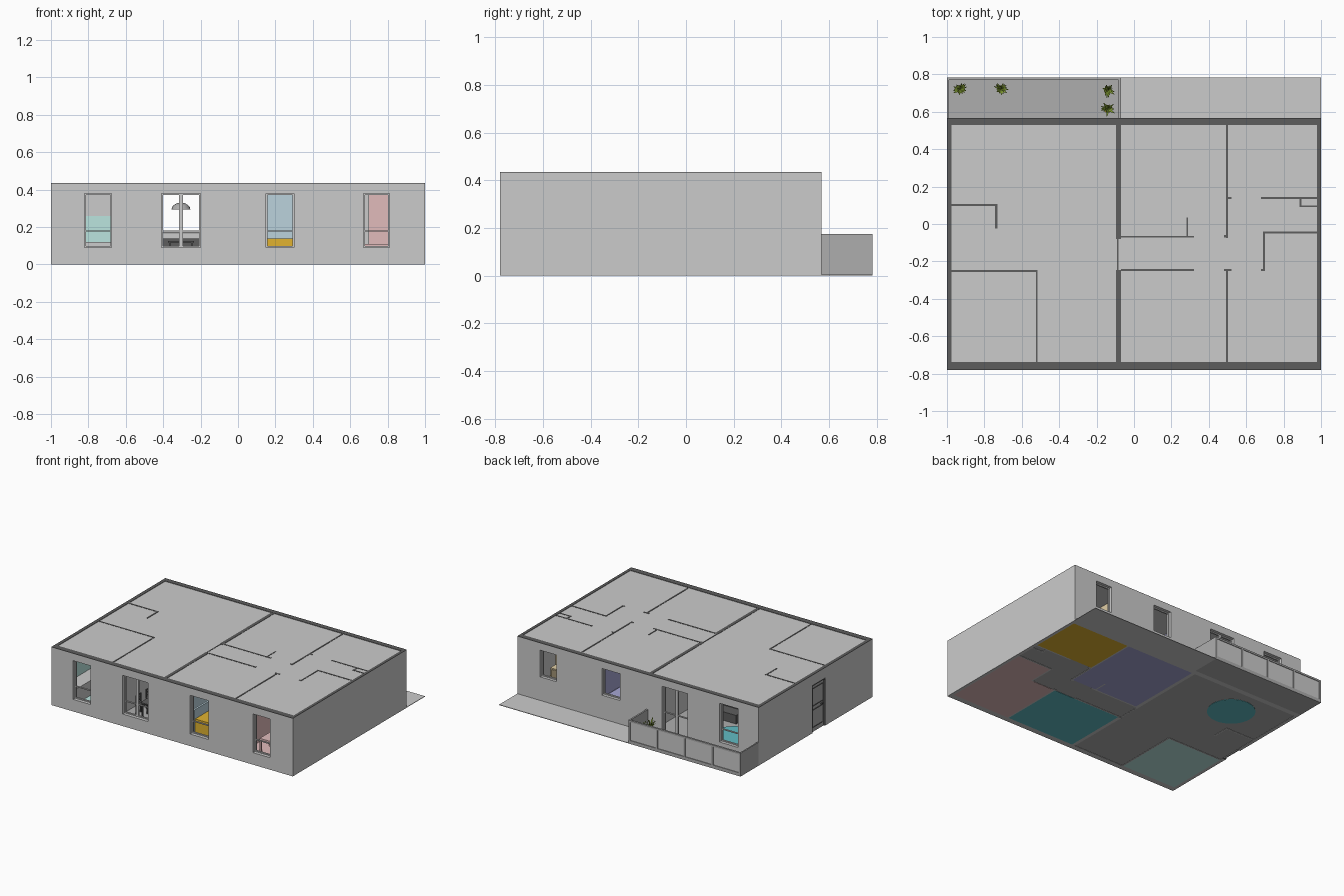
import bpy, bmesh, math, random
from mathutils import Matrix, Vector

if "Cube" in bpy.data.objects:
    bpy.data.objects.remove(bpy.data.objects["Cube"])

random.seed(4)
H, CEIL = 0.435, 0.431
FRONT, BACK, EDGE = -0.78, 0.568, 0.783


def mat(name, r, g, b):
    m = bpy.data.materials.new(name)
    m.diffuse_color = (r, g, b, 1)
    m.use_nodes = True
    m.node_tree.nodes["Principled BSDF"].inputs["Base Color"].default_value = m.diffuse_color
    return m


DARK = mat("dark_grey", .11, .11, .11)
MID = mat("mid_grey", .42, .42, .42)
FLOOR = mat("floor_grey", .42, .42, .42)
TEAL = mat("teal", .12, .5, .55)
MINT = mat("mint", .5, .78, .74)
SKY = mat("pale_blue", .5, .65, .72)
LILAC = mat("lilac", .38, .38, .65)
PINK = mat("pink", .75, .5, .5)
YELLOW = mat("ochre", .75, .45, .03)
BEIGE = mat("beige", .75, .62, .38)
GREEN = mat("leaf_green", .2, .3, .03)


def finish(name, bm, material=None):
    me = bpy.data.meshes.new(name)
    bm.to_mesh(me)
    bm.free()
    ob = bpy.data.objects.new(name, me)
    bpy.context.collection.objects.link(ob)
    if material:
        me.materials.append(material)
    return ob


def boxes(name, spans, material=None):
    """One object from boxes given as (x0, x1, y0, y1, z0, z1)."""
    bm = bmesh.new()
    for x0, x1, y0, y1, z0, z1 in spans:
        m = Matrix.Translation(((x0 + x1) / 2, (y0 + y1) / 2, (z0 + z1) / 2))
        m = m @ Matrix.Diagonal((x1 - x0, y1 - y0, z1 - z0, 1))
        bmesh.ops.create_cube(bm, size=1, matrix=m)
    return finish(name, bm, material)


def pierced_wall(name, a0, a1, b0, b1, holes, along_x=True):
    """Outer wall from a0 to a1 with holes (start, end, bottom, top)."""
    parts, a = [], a0
    for h0, h1, z0, z1 in holes:
        parts.append((a, h0, 0, H - .002))
        if z0 > 0:
            parts.append((h0, h1, 0, z0))
        parts.append((h0, h1, z1, H - .002))
        a = h1
    parts.append((a, a1, 0, H - .002))
    order = (lambda p: (p[0], p[1], b0, b1, p[2], p[3])) if along_x else \
            (lambda p: (b0, b1, p[0], p[1], p[2], p[3]))
    boxes(name, [order(p) for p in parts])
    boxes(name + "_cap", [order((a0, a1, H - .002, H))], DARK)


def window(name, x0, x1, z0, z1, y, mullion):
    """Frame, transom and optional centre post in an opening."""
    t, d = .008, .006
    bars = [(x0, x0 + t, y - d, y + d, z0, z1), (x1 - t, x1, y - d, y + d, z0, z1),
            (x0, x1, y - d, y + d, z0, z0 + t), (x0, x1, y - d, y + d, z1 - t, z1),
            (x0, x1, y - d, y + d, .176, .182)]
    if mullion:
        c = (x0 + x1) / 2
        bars.append((c - .01, c + .01, y - d, y + d, z0, z1))
    boxes(name, bars)


# outer walls and windows
front_holes = [(-.82, -.675, .09, .38), (-.41, -.20, .09, .38),
               (.15, .30, .09, .38), (.67, .81, .09, .38)]
back_holes = [(-.83, -.675, .09, .38), (-.41, -.20, .012, .38),
              (.15, .30, .18, .38), (.675, .81, .18, .38)]
pierced_wall("front_wall", -1, 1, FRONT, -.738, front_holes)
pierced_wall("back_wall", -1, 1, .53, BACK, back_holes)
pierced_wall("left_wall", -.738, .53, -1, -.975, [(-.225, -.06, 0, .36)], False)
pierced_wall("right_wall", -.738, .53, .978, 1, [], False)
for i, (f, b) in enumerate(zip(front_holes, back_holes)):
    window(f"front_window_{i}", *f, -.75, i == 1)
    window(f"back_window_{i}", *b, .54, i == 1)

# entrance door on the left side
boxes("entrance_door", [(-.99, -.98, -.225, -.06, 0, .36)], MID)
boxes("entrance_door_frame",
      [(-1, -.978, a, a + .01, 0, .36) for a in (-.225, -.07)] +
      [(-1, -.978, -.225, -.06, .35, .36)], DARK)
boxes("entrance_door_trim",
      [(-.993, -.99, -.205, -.08, z, z + .006) for z in (.03, .16, .19, .32)] +
      [(-.993, -.99, a, a + .006, .03, .32) for a in (-.205, -.086)] +
      [(-1, -.99, -.2, -.18, .172, .18)], DARK)

# ceiling, and inner walls whose dark tops show through it
boxes("ceiling", [(-.976, .979, -.739, .531, .425, .432)])
T = .011
inner = [(-.095, -.07, -.738, -.245), (-.095, -.07, -.08, .53), (-.092, -.084, -.245, -.08),
         (.491, .502, -.075, .53), (.491, .502, -.738, -.245),
         (.48, .52, -.251, -.24), (.48, .5, -.072, -.06), (.5, .52, .134, .144),
         (.68, .978, .134, .144), (.885, .896, .094, .134), (.885, .978, .09, .1),
         (.69, .978, -.052, -.041), (.69, .7, -.25, -.05), (.68, .7, -.251, -.24),
         (-.07, .32, -.073, -.063), (.281, .29, -.063, .035), (-.07, .32, -.251, -.24),
         (-.975, -.735, .096, .107), (-.742, -.731, -.025, .107),
         (-.975, -.52, -.256, -.246), (-.525, -.515, -.738, -.246)]
boxes("inner_walls", [(*w, 0, .425) for w in inner])
boxes("inner_wall_caps", [(*w, .425, H - .001) for w in inner], DARK)

# room floors, visible from below
boxes("base_floor", [(-.976, .979, -.739, .531, .002, .006)], FLOOR)
for name, x0, x1, y0, y1, m in [
        ("yellow_room", .502, .978, .144, .53, YELLOW),
        ("lilac_room", -.07, .491, -.063, .53, LILAC),
        ("teal_room", -.07, .491, -.738, -.251, TEAL),
        ("pink_room", .502, .978, -.738, -.251, PINK),
        ("pink_nook", .7, .978, -.251, -.052, PINK),
        ("mint_room", -.975, -.525, -.738, -.256, MINT)]:
    boxes(name + "_floor", [(x0, x1, y0, y1, 0, .009)], m)

# coloured wall linings
boxes("mint_tiles", [(-.97, -.53, -.262, -.256, .009, .26), (-.975, -.97, -.735, -.26, .009, .26),
                     (-.53, -.525, -.735, -.26, .009, .26)], MINT)
boxes("blue_wallpaper", [(-.07, .32, -.256, -.251, .009, .424), (-.07, -.066, -.735, -.256, .009, .424),
                         (.487, .491, -.735, -.251, .009, .424)], SKY)
boxes("pink_wallpaper", [(.7, .975, -.057, -.052, .009, .424), (.502, .507, -.735, -.251, .009, .424),
                         (.973, .978, -.735, -.057, .009, .424)], PINK)
boxes("lilac_wallpaper", [(-.07, .281, -.063, -.059, .009, .424), (-.07, -.066, -.059, .53, .009, .424),
                          (.487, .491, -.059, .53, .009, .424)], LILAC)
boxes("beige_wallpaper", [(.69, .978, .144, .148, .009, .424), (.502, .506, .148, .53, .009, .424)], BEIGE)

# round rug
bm = bmesh.new()
bmesh.ops.create_cone(bm, cap_ends=True, segments=32, radius1=.165, radius2=.165, depth=.012,
                      matrix=Matrix.Translation((-.61, .3, .006)))
finish("round_rug", bm, TEAL)

# porch strip and balcony
boxes("porch_strip", [(-.07, 1, BACK, EDGE, 0, .004)])
boxes("balcony_floor", [(-1, -.07, BACK, EDGE, 0, .012)], MID)
boxes("balcony_ends", [(-1, -.99, BACK, EDGE, .012, .175),
                       (-.082, -.07, BACK, EDGE, .012, .175)], MID)
posts = [-1 + i * (.93 - .014) / 4 for i in range(5)]
boxes("balcony_rail", [(p, p + .014, EDGE - .014, EDGE, .012, .175) for p in posts] +
      [(-1, -.07, EDGE - .014, EDGE, z, z + .013) for z in (.012, .162)], MID)
boxes("balcony_panels", [(-.99, -.08, EDGE - .01, EDGE - .005, .02, .165)])


def plant(name, x, y):
    """Tapered pot with a spray of drooping blades."""
    bm = bmesh.new()
    bmesh.ops.create_cone(bm, cap_ends=True, segments=12, radius1=.014, radius2=.021, depth=.05,
                          matrix=Matrix.Translation((x, y, .037)))
    finish(name + "_pot", bm, YELLOW)
    bm = bmesh.new()
    for i in range(18):
        a = i * 2.4
        out, side = Vector((math.cos(a), math.sin(a), 0)), Vector((-math.sin(a), math.cos(a), 0))
        r, h = random.uniform(.02, .042), random.uniform(.03, .09)
        rows = []
        for t, w in ((0, .002), (.5, .006), (1, .001)):
            p = Vector((x, y, .06)) + out * r * t + Vector((0, 0, h * t * (1.7 - .8 * t)))
            rows.append([bm.verts.new(p - side * w), bm.verts.new(p + side * w)])
        for lo, hi in zip(rows, rows[1:]):
            bm.faces.new((lo[0], lo[1], hi[1], hi[0]))
    finish(name + "_leaves", bm, GREEN)


for i, (x, y) in enumerate([(-.93, .72), (-.71, .72), (-.14, .715), (-.14, .615)]):
    plant(f"balcony_plant_{i}", x, y)

# dining table, chairs and dome lamp
TX, TY = -.305, -.5
boxes("dining_table", [(TX - .07, TX + .07, TY - .12, TY + .12, .118, .126)] +
      [(TX + a - .005, TX + a + .005, TY + b - .005, TY + b + .005, .006, .118)
       for a in (-.06, .06) for b in (-.11, .11)], DARK)
for i, (s, cy) in enumerate([(s, TY + d) for s in (-1, 1) for d in (-.06, .06)]):
    cx = TX + s * .1
    back = cx + s * .028
    legs = [(cx + a - .003, cx + a + .003, cy + b - .003, cy + b + .003, .006, .08)
            for a in (-.027, .027) for b in (-.027, .027)]
    slats = [(back - .003, back + .003, cy - .03, cy + .03, z, z + .01) for z in (.1, .12, .14)]
    rails = [(back - .003, back + .003, cy + b - .003, cy + b + .003, .08, .15) for b in (-.027, .027)]
    boxes(f"dining_chair_{i}", legs + slats + rails +
          [(cx - .031, cx + .031, cy - .031, cy + .031, .08, .088)], DARK)
bm = bmesh.new()
bmesh.ops.create_uvsphere(bm, u_segments=20, v_segments=12, radius=.05)
bmesh.ops.bisect_plane(bm, geom=bm.verts[:] + bm.edges[:] + bm.faces[:], plane_co=(0, 0, 0),
                       plane_no=(0, 0, -1), clear_outer=True)
bmesh.ops.scale(bm, vec=(1, 1, .7), verts=bm.verts)
bmesh.ops.translate(bm, vec=(TX, TY, .295), verts=bm.verts)
for f in bm.faces:
    f.smooth = True
finish("lamp_shade", bm, MID)
boxes("lamp_cord", [(TX - .002, TX + .002, TY - .002, TY + .002, .32, .425)], DARK)

# simple room furniture seen through the windows
boxes("ochre_bed", [(.1, .42, -.65, -.3, .03, .14)], YELLOW)
boxes("bed_headboard", [(.085, .1, -.66, -.29, .009, .21)], SKY)
boxes("lilac_bed", [(.08, .36, .05, .4, .03, .11), (.08, .36, .035, .05, .009, .18)], LILAC)
boxes("beige_desk", [(.62, .9, .2, .32, .12, .13), (.62, .63, .2, .32, .009, .12),
                     (.89, .9, .2, .32, .009, .12)], BEIGE)
boxes("pink_bench", [(.6, .88, -.6, -.48, .1, .11)] +
      [(a, a + .01, b, b + .01, .009, .1) for a in (.6, .87) for b in (-.6, -.49)], PINK)
boxes("counter", [(-.97, -.86, -.7, -.3, .009, .12), (-.86, -.56, -.36, -.263, .009, .12)])
boxes("sofa", [(-.5, -.2, .02, .12, .006, .07), (-.5, -.2, 0, .03, .07, .14)], DARK)
